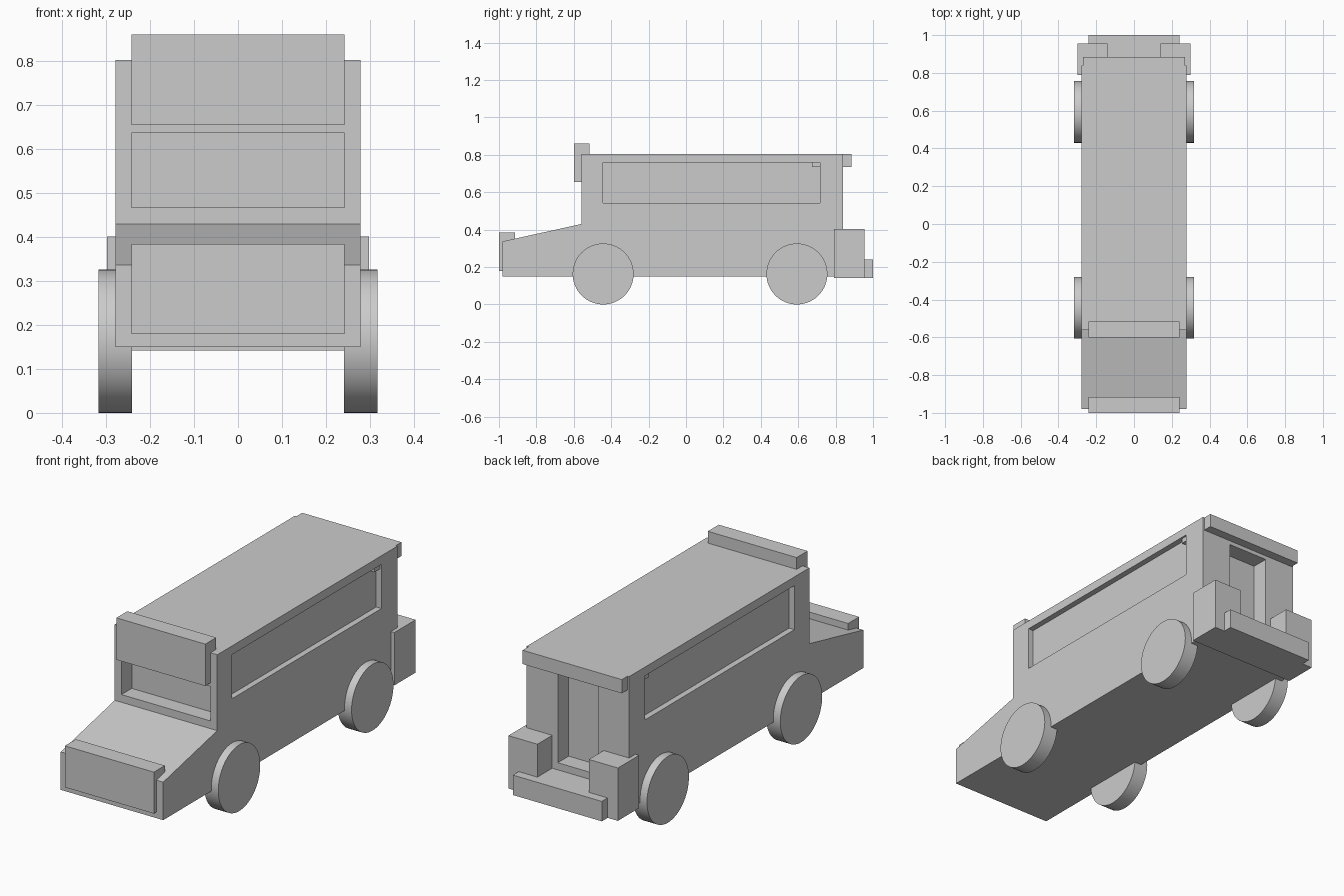
import bpy, bmesh, math
from mathutils import Matrix

cube = bpy.data.objects.get("Cube")
if cube:
    bpy.data.objects.remove(cube, do_unlink=True)

grey = bpy.data.materials.new("plain grey")
grey.use_nodes = True
grey.diffuse_color = (0.6, 0.6, 0.6, 1)
grey.node_tree.nodes["Principled BSDF"].inputs["Base Color"].default_value = (0.6, 0.6, 0.6, 1)


def finish(bm, name):
    """Turn a bmesh into a named, coloured object."""
    bmesh.ops.recalc_face_normals(bm, faces=bm.faces)
    mesh = bpy.data.meshes.new(name)
    bm.to_mesh(mesh)
    bm.free()
    mesh.materials.append(grey)
    obj = bpy.data.objects.new(name, mesh)
    bpy.context.collection.objects.link(obj)
    return obj


def box(name, x, y, z):
    """Box from (min, max) ranges on each axis."""
    bm = bmesh.new()
    bmesh.ops.create_cube(bm, size=1)
    for v in bm.verts:
        v.co = [sum(r) / 2 + c * (r[1] - r[0]) for r, c in zip((x, y, z), v.co)]
    return finish(bm, name)


def extrude_profile(name, points, half_width):
    """Side profile in y and z, extruded across x."""
    bm = bmesh.new()
    face = bm.faces.new([bm.verts.new((-half_width, y, z)) for y, z in points])
    out = bmesh.ops.extrude_face_region(bm, geom=[face])
    for v in out["geom"]:
        if isinstance(v, bmesh.types.BMVert):
            v.co.x = half_width
    return finish(bm, name)


def wheel(name, side, y, radius=0.163):
    """Disc wheel with its axle along x."""
    bm = bmesh.new()
    place = Matrix.Translation((side * 0.279, y, radius)) @ Matrix.Rotation(math.pi / 2, 4, "Y")
    bmesh.ops.create_cone(bm, cap_ends=True, segments=64, radius1=radius,
                          radius2=radius, depth=0.076, matrix=place)
    obj = finish(bm, name)
    bpy.ops.object.select_all(action="DESELECT")
    obj.select_set(True)
    bpy.context.view_layer.objects.active = obj
    bpy.ops.object.shade_smooth_by_angle(angle=math.radians(40))


def carve(target, cutter):
    """Cut a recess and discard the cutter."""
    cutter.hide_render = True
    mod = target.modifiers.new("recess", "BOOLEAN")
    mod.operation, mod.solver, mod.object = "DIFFERENCE", "EXACT", cutter
    bpy.context.view_layer.objects.active = target
    bpy.ops.object.modifier_apply(modifier=mod.name)
    bpy.data.objects.remove(cutter, do_unlink=True)


# Body with sloping bonnet
body = extrude_profile("body", [(-0.98, 0.15), (-0.98, 0.337), (-0.56, 0.43),
                                (-0.56, 0.803), (0.84, 0.803), (0.84, 0.15)], 0.279)

# Windscreen, rear door and side window recesses
carve(body, box("windscreen_cutter", (-0.242, 0.242), (-0.7, -0.48), (0.468, 0.637)))
carve(body, box("rear_door_cutter", (-0.11, 0.11), (0.755, 1), (0.275, 0.715)))
for side in (-1, 1):
    reach = sorted((side * 0.25, side * 0.4))
    carve(body, box("side_window_cutter", reach, (-0.445, 0.717), (0.543, 0.76)))

# Panels and bumpers
box("front_roof_sign", (-0.242, 0.242), (-0.6, -0.515), (0.655, 0.861))
box("front_grille", (-0.242, 0.242), (-1, -0.915), (0.18, 0.384))
box("rear_roof_overhang", (-0.27, 0.27), (0.675, 0.885), (0.735, 0.803))
box("rear_bumper", (-0.242, 0.242), (0.79, 1), (0.142, 0.24))

# Paired rear lockers and wheels
for side, label in ((1, "left"), (-1, "right")):
    box(label + "_rear_locker", sorted((side * 0.14, side * 0.298)), (0.79, 0.955), (0.142, 0.402))
    wheel(label + "_front_wheel", side, -0.443)
    wheel(label + "_rear_wheel", side, 0.593)
